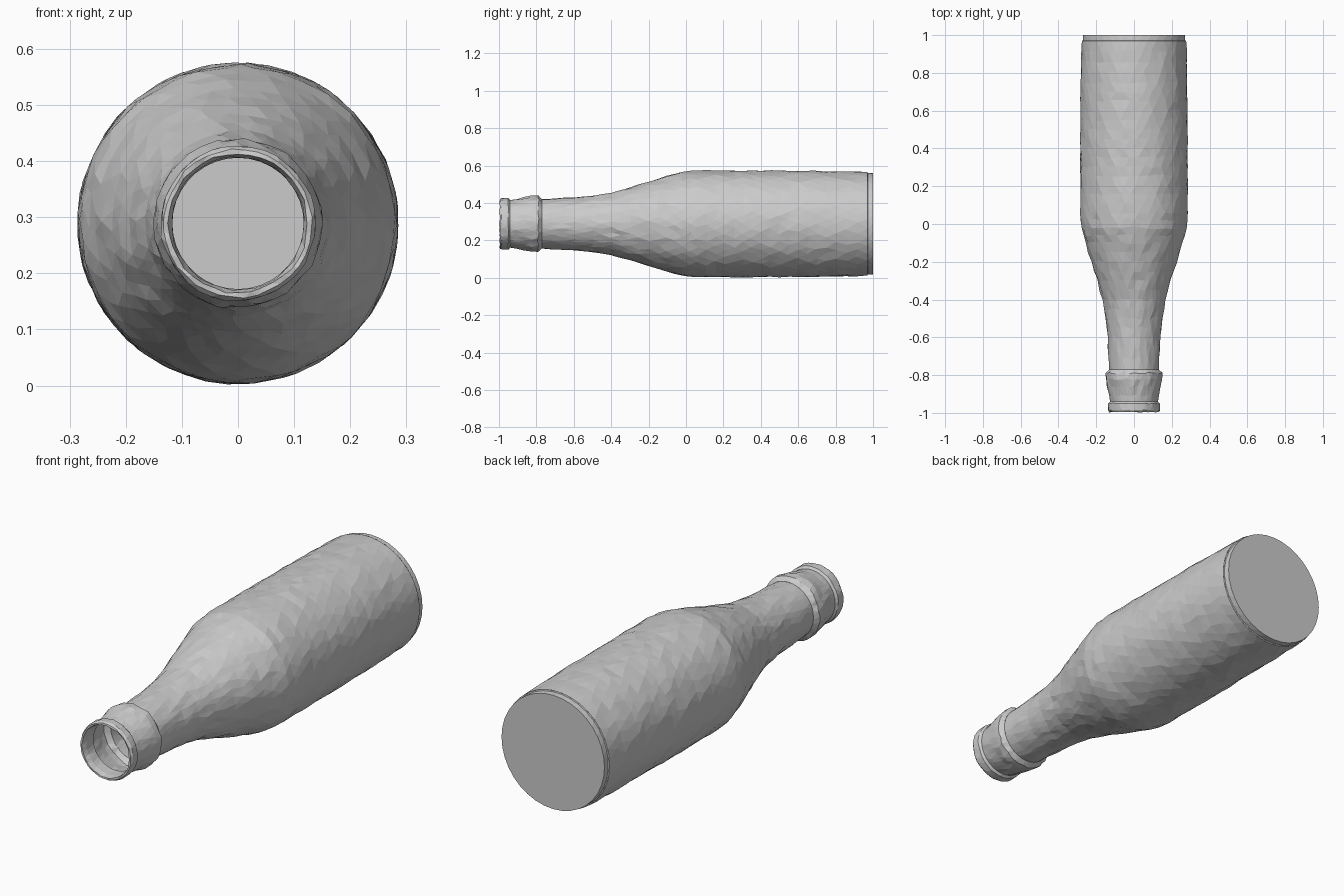
import bpy, bmesh, math, random

if "Cube" in bpy.data.objects:
    bpy.data.objects.remove(bpy.data.objects["Cube"])

random.seed(4)
AXIS_Z = 0.289
SIDES = 36


def interp(profile, y):
    for (y0, r0), (y1, r1) in zip(profile, profile[1:]):
        if y0 <= y <= y1:
            return r0 + (r1 - r0) * (y - y0) / (y1 - y0)
    return profile[-1][1]


def refine(profile, step):
    """Add evenly spaced rings between the profile points."""
    out = []
    for (y0, r0), (y1, r1) in zip(profile, profile[1:]):
        n = max(1, round((y1 - y0) / step))
        out += [(y0 + (y1 - y0) * i / n, r0 + (r1 - r0) * i / n) for i in range(n)]
    return out + [profile[-1]]


def lathe(name, rings, rough=0.0, slide=0.0, cap_end=False):
    """Revolve (y, radius) rings about the lying axis, with hammered facets."""
    bm = bmesh.new()
    grid = []
    for k, (y, r) in enumerate(rings):
        row = []
        inner = 0 < k < len(rings) - 1
        for i in range(SIDES):
            a = 2 * math.pi * (i + 0.5 * (k % 2)) / SIDES
            if inner:
                a += random.uniform(-slide, slide) * 4
            rr = r + (random.uniform(-rough, rough) if inner else 0)
            yy = y + (random.uniform(-slide, slide) if inner else 0)
            row.append(bm.verts.new((rr * math.cos(a), yy, AXIS_Z + rr * math.sin(a))))
        grid.append(row)
    for k in range(len(grid) - 1):
        lo, hi = grid[k], grid[k + 1]
        s = k % 2
        for i in range(SIDES):
            j = (i + 1) % SIDES
            if s == 0:
                bm.faces.new((lo[i], lo[j], hi[i]))
                bm.faces.new((lo[j], hi[j], hi[i]))
            else:
                bm.faces.new((lo[i], hi[j], hi[i]))
                bm.faces.new((lo[i], lo[j], hi[j]))
    if cap_end:
        bm.faces.new(grid[-1])
    bmesh.ops.recalc_face_normals(bm, faces=bm.faces)
    mesh = bpy.data.meshes.new(name)
    bm.to_mesh(mesh)
    bm.free()
    obj = bpy.data.objects.new(name, mesh)
    bpy.context.collection.objects.link(obj)
    return obj


# Body, shoulder and neck
body = [(-0.77, 0.132), (-0.6, 0.14), (-0.5, 0.15), (-0.4, 0.166), (-0.3, 0.195),
        (-0.2, 0.226), (-0.1, 0.256), (-0.02, 0.279), (0.06, 0.285), (0.45, 0.285),
        (0.75, 0.282), (0.97, 0.277)]
lathe("bottle_body", refine(body, 0.05), rough=0.0025, slide=0.008)

# Bulging collar around the neck
collar = [(-0.94, 0.127), (-0.91, 0.132), (-0.86, 0.142), (-0.82, 0.150),
          (-0.79, 0.150), (-0.77, 0.132)]
lathe("neck_collar", collar, rough=0.003, slide=0.005)

# Mouth rim, folded back into a short throat
rim = [(-0.94, 0.127), (-0.95, 0.137), (-0.985, 0.138), (-0.995, 0.132),
       (-0.995, 0.124), (-0.97, 0.118), (-0.92, 0.117)]
lathe("mouth_rim", rim, rough=0.002, slide=0.002)

# Flat base with a slight step
base = [(0.97, 0.277), (0.972, 0.272), (1.0, 0.271)]
lathe("bottle_base", base, cap_end=True)
